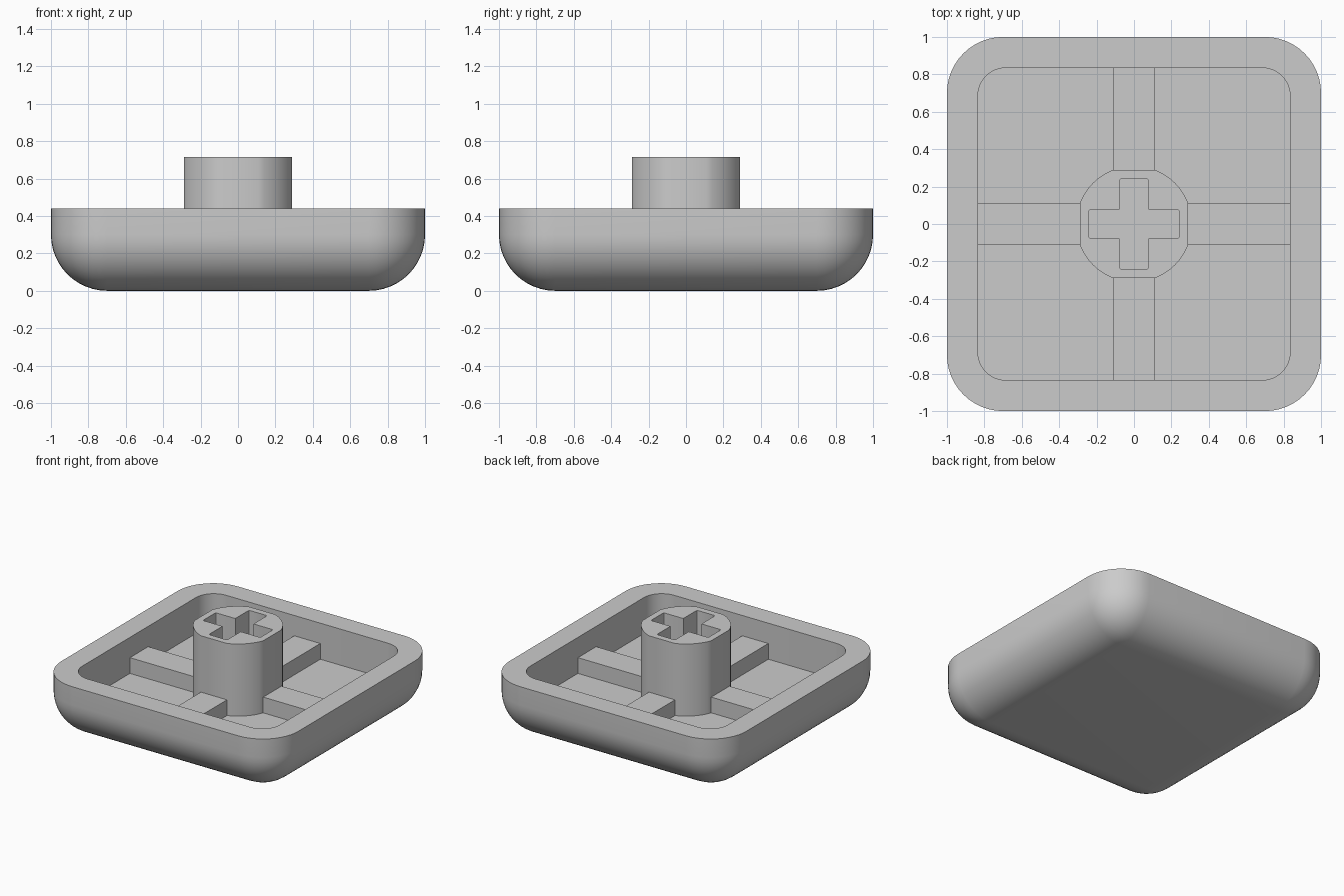
import bpy
import bmesh
from math import pi, cos, sin, atan2, radians

default = bpy.data.objects.get("Cube")
if default:
    bpy.data.objects.remove(default, do_unlink=True)

# Main dimensions
RIM_Z, FLOOR_Z, RIB_Z, STEM_Z = 0.44, 0.165, 0.285, 0.715
OUTER_ROUND, INNER_HALF, RIB_HALF = 0.3, 0.835, 0.11
STEM_FLAT = 0.29

grey = bpy.data.materials.new("grey plastic")
grey.use_nodes = True
colour = (0.6, 0.6, 0.6, 1)
grey.diffuse_color = colour
grey.node_tree.nodes["Principled BSDF"].inputs["Base Color"].default_value = colour


def add_object(name, bm):
    bmesh.ops.recalc_face_normals(bm, faces=bm.faces)
    mesh = bpy.data.meshes.new(name)
    bm.to_mesh(mesh)
    bm.free()
    mesh.materials.append(grey)
    obj = bpy.data.objects.new(name, mesh)
    bpy.context.collection.objects.link(obj)
    return obj


def box(x0, x1, y0, y1, z0, z1):
    bm = bmesh.new()
    bmesh.ops.create_cube(bm, size=1)
    for v in bm.verts:
        v.co.x = x1 if v.co.x > 0 else x0
        v.co.y = y1 if v.co.y > 0 else y0
        v.co.z = z1 if v.co.z > 0 else z0
    return bm


def prism(outline, z0, z1):
    bm = bmesh.new()
    face = bm.faces.new([bm.verts.new((x, y, z0)) for x, y in outline])
    extruded = bmesh.ops.extrude_face_region(bm, geom=[face], use_keep_orig=True)
    for item in extruded["geom"]:
        if isinstance(item, bmesh.types.BMVert):
            item.co.z = z1
    return bm


def round_edges(bm, radius, segments, pick):
    edges = [e for e in bm.edges if pick(e)]
    bmesh.ops.bevel(bm, geom=edges, offset=radius, segments=segments,
                    profile=0.5, affect='EDGES', clamp_overlap=True)


def is_vertical(edge):
    a, b = edge.verts
    return abs(a.co.z - b.co.z) > 0.01


def cut(target, cutter):
    cutter.hide_render = True
    mod = target.modifiers.new("cut", 'BOOLEAN')
    mod.operation = 'DIFFERENCE'
    mod.solver = 'EXACT'
    mod.object = cutter
    bpy.context.view_layer.objects.active = target
    bpy.ops.object.modifier_apply(modifier=mod.name)
    bpy.data.objects.remove(cutter, do_unlink=True)


def smooth(obj):
    bpy.ops.object.select_all(action='DESELECT')
    obj.select_set(True)
    bpy.context.view_layer.objects.active = obj
    bpy.ops.object.shade_smooth_by_angle(angle=radians(25))


# Shell: tray with rounded sides and underside, hollowed from above
bm = box(-1, 1, -1, 1, 0, RIM_Z)
round_edges(bm, OUTER_ROUND, 12,
            lambda e: not all(v.co.z > RIM_Z - 0.01 for v in e.verts))
shell = add_object("shell", bm)
bm = box(-INNER_HALF, INNER_HALF, -INNER_HALF, INNER_HALF, FLOOR_Z, 1)
round_edges(bm, 0.15, 8, is_vertical)
cut(shell, add_object("cavity_cutter", bm))
smooth(shell)

# Stem: round post with four narrow flats
radius = (STEM_FLAT ** 2 + RIB_HALF ** 2) ** 0.5
start = atan2(RIB_HALF, STEM_FLAT)
steps = 8
outline = []
for quarter in range(4):
    for i in range(steps + 1):
        a = quarter * pi / 2 + start + (pi / 2 - 2 * start) * i / steps
        outline.append((radius * cos(a), radius * sin(a)))
stem = add_object("stem", prism(outline, FLOOR_Z - 0.02, STEM_Z))

# Cross-shaped socket in the stem
long, thin = 0.242, 0.077
corner = [(long, -thin), (long, thin), (thin, thin)]
cross = []
for quarter in range(4):
    c, s = round(cos(quarter * pi / 2)), round(sin(quarter * pi / 2))
    cross += [(x * c - y * s, x * s + y * c) for x, y in corner]
bm = prism(cross, FLOOR_Z, 1)
round_edges(bm, 0.012, 2,
            lambda e: is_vertical(e) and e.verts[0].co.xy.length > 0.2)
cut(stem, add_object("socket_cutter", bm))
smooth(stem)

# Ribs from the stem to each wall
for i, side in enumerate(("left", "back", "right", "front")):
    rib = add_object(side + "_rib", box(STEM_FLAT - 0.01, INNER_HALF + 0.01,
                                        -RIB_HALF, RIB_HALF,
                                        FLOOR_Z - 0.01, RIB_Z))
    rib.rotation_euler.z = i * pi / 2
